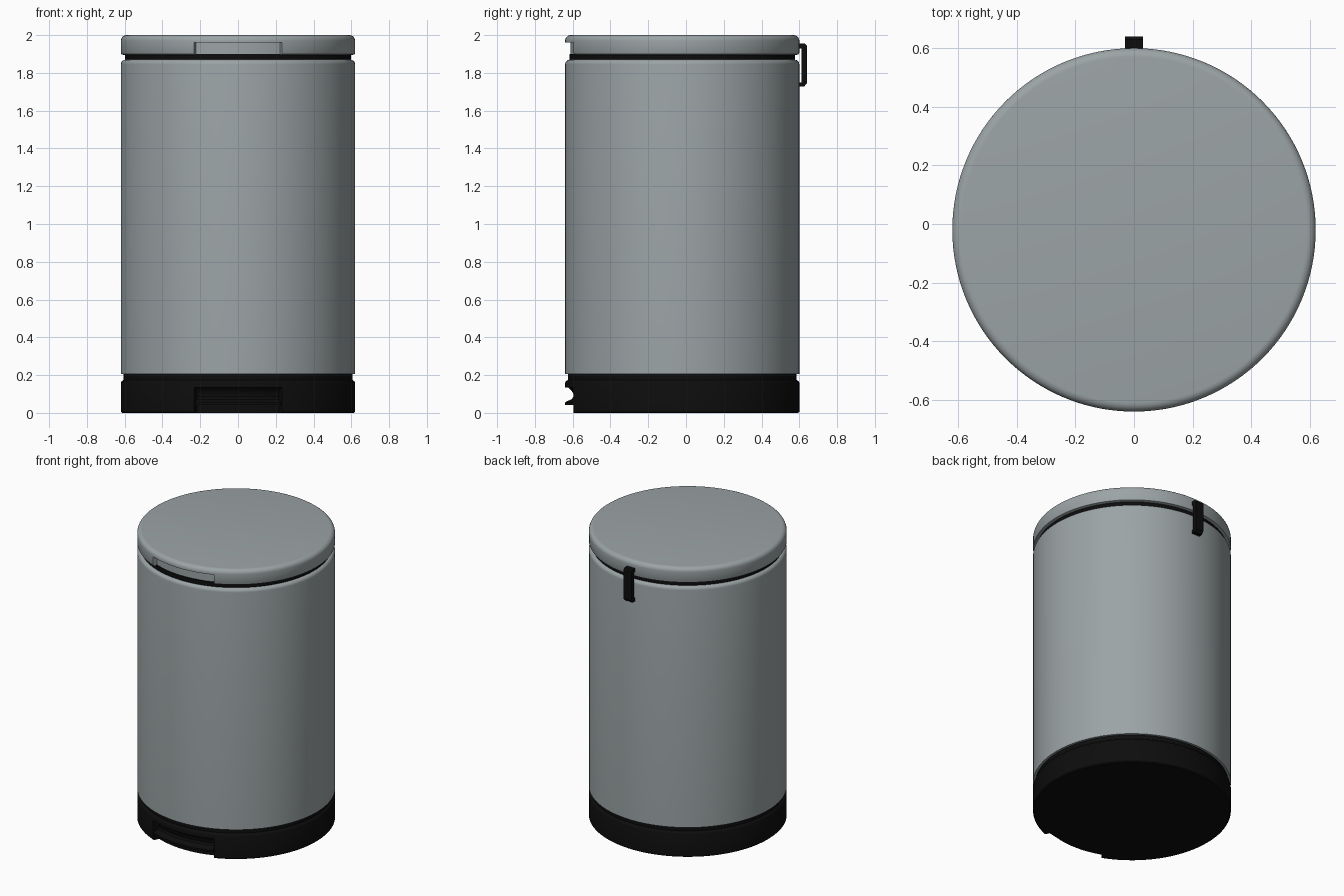
import bpy, bmesh, math

if "Cube" in bpy.data.objects:
    bpy.data.objects.remove(bpy.data.objects["Cube"])

CY = -0.02          # bin axis sits slightly forward of the origin
HALF = 0.386        # half angle of the front recesses


def material(name, rgb):
    m = bpy.data.materials.new(name)
    m.diffuse_color = (*rgb, 1)
    m.use_nodes = True
    m.node_tree.nodes["Principled BSDF"].inputs["Base Color"].default_value = m.diffuse_color
    return m


GREY = material("grey metal", (0.33, 0.37, 0.38))
BLACK = material("black plastic", (0.004, 0.004, 0.004))


def finish(bm, name, mat):
    bmesh.ops.recalc_face_normals(bm, faces=bm.faces[:])
    me = bpy.data.meshes.new(name)
    bm.to_mesh(me)
    bm.free()
    me.materials.append(mat)
    ob = bpy.data.objects.new(name, me)
    bpy.context.collection.objects.link(ob)
    return ob


def activate(ob):
    bpy.ops.object.select_all(action='DESELECT')
    ob.select_set(True)
    bpy.context.view_layer.objects.active = ob


def smooth(ob):
    activate(ob)
    bpy.ops.object.shade_smooth_by_angle(angle=math.radians(35))


def sweep(name, profile, mat, half=None, steps=128):
    """Turn an (r, z) profile about the bin axis: fully, or as a front sector."""
    bm = bmesh.new()
    full = half is None
    n = steps if full else 28
    rings = []
    for i in range(n if full else n + 1):
        a = 2 * math.pi * i / n if full else -half + 2 * half * i / n
        rings.append([bm.verts.new((r * math.sin(a), CY - r * math.cos(a), z))
                      for r, z in profile])
    m = len(profile)
    for i in range(n):
        p, q = rings[i], rings[(i + 1) % len(rings)]
        for j in range(m - 1 if full else m):
            k = (j + 1) % m
            bm.faces.new((p[j], q[j], q[k], p[k]))
    if full:
        bm.faces.new([r[0] for r in rings])
        bm.faces.new([r[-1] for r in rings])
    else:
        bm.faces.new(rings[0])
        bm.faces.new(rings[-1])
    return finish(bm, name, mat)


def cut(ob, profile):
    cutter = sweep("cutter", profile, ob.data.materials[0], HALF)
    cutter.hide_render = True
    mod = ob.modifiers.new("recess", 'BOOLEAN')
    mod.operation = 'DIFFERENCE'
    mod.solver = 'EXACT'
    mod.object = cutter
    activate(ob)
    bpy.ops.object.modifier_apply(modifier=mod.name)
    bpy.data.objects.remove(cutter)


def round_edge(r, z, rad, n=6):
    """Quarter round from the vertical wall up onto the top face."""
    return [(r - rad + rad * math.cos(t), z - rad + rad * math.sin(t))
            for t in (math.pi / 2 * i / n for i in range(n + 1))]


# Metal body with a rounded shoulder
body = sweep("body", [(0.58, 0.205), (0.62, 0.205)] + round_edge(0.62, 1.87, 0.025), GREY)

# Dark neck ring in the gap under the lid
neck = sweep("neck_ring", [(0.598, 1.86), (0.598, 1.9)], BLACK)

# Lid with finger recess at the front
lid = sweep("lid", [(0.605, 1.895), (0.617, 1.899), (0.62, 1.905)]
            + round_edge(0.62, 2.0, 0.03), GREY)
cut(lid, [(0.592, 1.85), (0.75, 1.85), (0.75, 1.962), (0.592, 1.962)])

# Base with a concave foot recess
base = sweep("base", [(0.613, 0), (0.62, 0.006), (0.62, 0.16), (0.616, 0.168),
                      (0.605, 0.175), (0.605, 0.215)], BLACK)
cut(base, [(0.575, -0.05), (0.75, -0.05), (0.75, 0.14), (0.605, 0.135),
           (0.588, 0.12), (0.575, 0.1)])

# Pedal filling the lower part of the foot recess
pedal = sweep("pedal", [(0.55, 0.042), (0.62, 0.042), (0.62, 0.055), (0.61, 0.062),
                        (0.585, 0.072), (0.578, 0.085), (0.55, 0.085)], BLACK, HALF - 0.008)

# C-shaped hinge bracket at the back
bm = bmesh.new()
outline = [(0.57, 1.955), (0.63, 1.955), (0.64, 1.945), (0.64, 1.745), (0.625, 1.727),
           (0.57, 1.727), (0.57, 1.75), (0.612, 1.75), (0.612, 1.93), (0.57, 1.93)]
face = bm.faces.new([bm.verts.new((-0.03, y, z)) for y, z in outline])
ext = bmesh.ops.extrude_face_region(bm, geom=[face])["geom"]
bmesh.ops.translate(bm, vec=(0.06, 0, 0),
                    verts=[g for g in ext if isinstance(g, bmesh.types.BMVert)])
hinge = finish(bm, "hinge_bracket", BLACK)

for part in (body, neck, lid, base, pedal):
    smooth(part)
